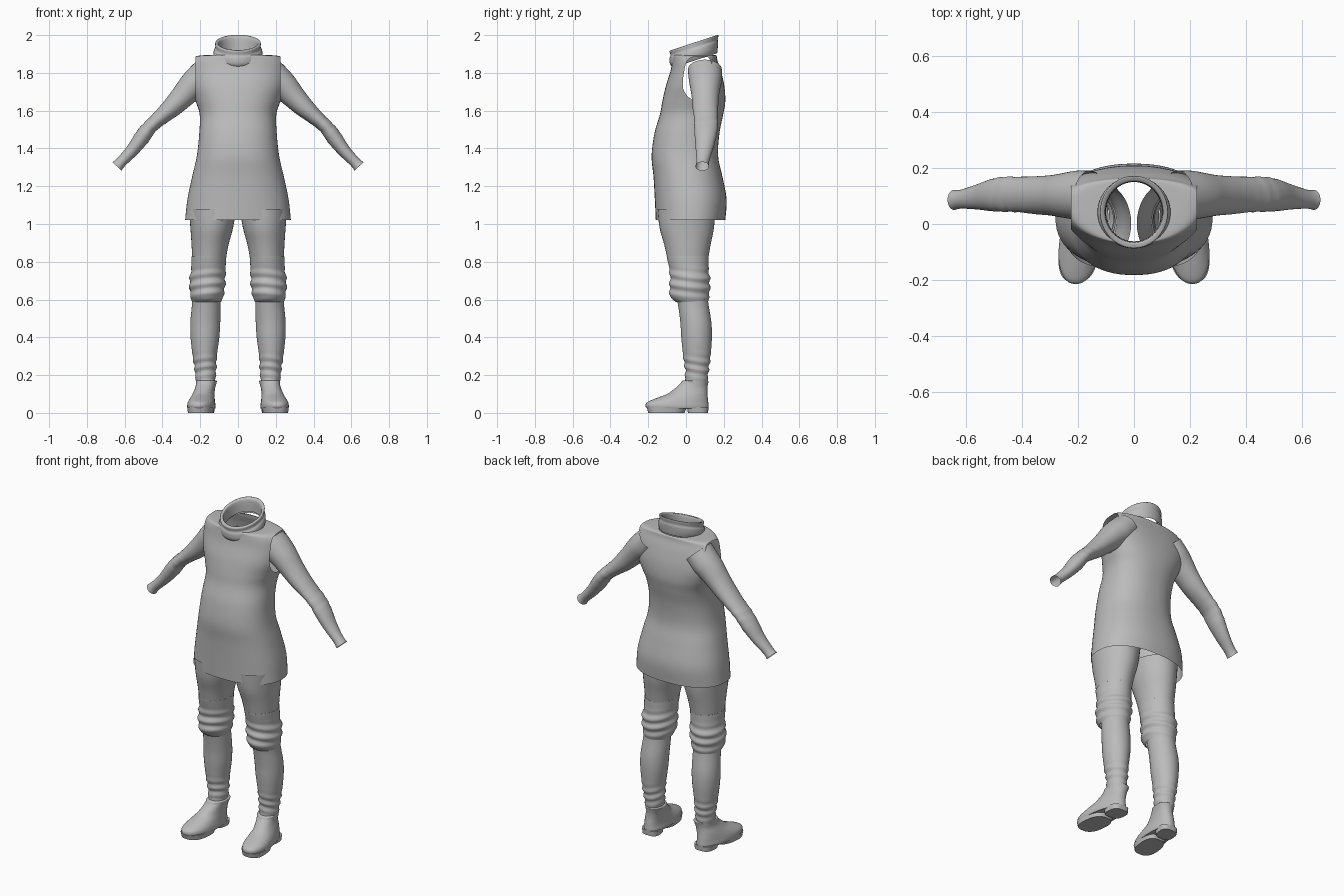
import bpy
import bmesh
import math
from mathutils import Matrix, Vector

if "Cube" in bpy.data.objects:
    bpy.data.objects.remove(bpy.data.objects["Cube"])

GREY = (0.5, 0.5, 0.5, 1)
grey = bpy.data.materials.new("plain grey")
grey.use_nodes = True
grey.diffuse_color = GREY
grey.node_tree.nodes["Principled BSDF"].inputs["Base Color"].default_value = GREY


def spline(keys, steps):
    """Smoothly interpolate the ring settings between the keys."""
    rows = [Vector(k + (0.5,) * (6 - len(k))) for k in keys]
    out = []
    for i in range(len(rows) - 1):
        a, b = rows[max(i - 1, 0)], rows[i]
        c, d = rows[i + 1], rows[min(i + 2, len(rows) - 1)]
        for s in range(steps):
            t = s / steps
            out.append(b + (c - a) * t / 2 + (a * 2 - b * 5 + c * 4 - d) * t * t / 2
                       + (b * 3 - a - c * 3 + d) * t ** 3 / 2)
    return out + [rows[-1]]


def loft(name, keys, steps=4, sides=40, power=2, tilt=0, splay=0, folds=(),
         mirror=False, matrix=None, caps=False, angle=50):
    """Skin rings given as (height, centre x, half width, front y, back y, widest point)."""
    bm = bmesh.new()
    rings = []
    for z, cx, rx, front, back, widest in spline(keys, steps):
        mid = front + (back - front) * widest
        ring = []
        for i in range(sides):
            a = math.tau * i / sides
            c, s = math.cos(a), math.sin(a)
            swell = 1
            for low, high, size, pitch in folds:
                if low < z < high:
                    fade = math.sin(math.pi * (z - low) / (high - low))
                    swell += size * fade * math.sin(math.tau * z / pitch + 1.5 * s + c)
            x = math.copysign(abs(c) ** (2 / power), c) * rx * swell
            y = math.copysign(abs(s) ** (2 / power), s) * swell
            y = mid + y * (back - mid if s > 0 else mid - front)
            ring.append(bm.verts.new((cx + x - splay * y, y, z + tilt * y)))
        rings.append(ring)
    for low, high in zip(rings, rings[1:]):
        for i in range(sides):
            j = (i + 1) % sides
            bm.faces.new((low[i], low[j], high[j], high[i]))
    if caps:
        bm.faces.new(rings[0][::-1])
        bm.faces.new(rings[-1])
    if matrix:
        bm.transform(matrix)
    bmesh.ops.recalc_face_normals(bm, faces=bm.faces)
    mesh = bpy.data.meshes.new(name)
    bm.to_mesh(mesh)
    bm.free()
    mesh.materials.append(grey)
    ob = bpy.data.objects.new(name, mesh)
    bpy.context.collection.objects.link(ob)
    if mirror:
        ob.modifiers.new("mirror", "MIRROR")
    bpy.ops.object.select_all(action="DESELECT")
    ob.select_set(True)
    bpy.context.view_layer.objects.active = ob
    bpy.ops.object.shade_smooth_by_angle(angle=math.radians(angle))
    return ob


# Tunic: flared hem, round belly, square shoulders
tunic = loft("tunic", [
    (1.02, 0, .28, -.16, .208), (1.13, 0, .268, -.165, .215),
    (1.25, 0, .243, -.172, .193), (1.36, 0, .218, -.182, .17),
    (1.48, 0, .205, -.167, .177), (1.58, 0, .203, -.138, .197, .55),
    (1.65, 0, .225, -.125, .208, .6), (1.73, 0, .255, -.107, .203, .64),
    (1.81, 0, .262, -.082, .185, .66), (1.865, 0, .25, -.072, .167, .68),
    (1.89, 0, .215, -.07, .162, .68), (1.895, 0, .115, -.07, .155, .6)],
    steps=6, sides=64, power=2.3)

# Cut the armholes flat and leave them open
bm = bmesh.new()
bm.from_mesh(tunic.data)
for side in (1, -1):
    faces = [f for f in bm.faces if f.calc_center_median().z > 1.55]
    geom = faces + list({e for f in faces for e in f.edges} | {v for f in faces for v in f.verts})
    bmesh.ops.bisect_plane(bm, geom=geom, plane_co=(side * .225, 0, 0),
                           plane_no=(side, 0, 0), clear_outer=True)
bm.to_mesh(tunic.data)
bm.free()

# Slanted rolled collar, open in the middle
loft("collar", [
    (1.85, 0, .118, -.07, .165), (1.875, 0, .13, -.085, .168),
    (1.905, 0, .128, -.087, .17), (1.92, 0, .12, -.082, .168),
    (1.943, 0, .121, -.087, .172), (1.945, 0, .112, -.076, .162),
    (1.935, 0, .104, -.066, .152), (1.87, 0, .1, -.062, .15)], tilt=.33)

# Arms: drawn along their own axis, then swung down and out
swing = Matrix.Translation((.19, 0, 1.78)) @ Matrix.Rotation(math.radians(136.5), 4, "Y")
loft("arm", [
    (-.05, 0, .078, .01, .19), (.02, 0, .08, .015, .19), (.08, -.004, .073, .022, .182),
    (.15, -.003, .063, .03, .174), (.23, -.004, .053, .035, .17),
    (.31, -.011, .042, .042, .168), (.38, -.017, .038, .044, .168),
    (.45, -.01, .042, .046, .16), (.54, 0, .034, .052, .14),
    (.62, 0, .029, .055, .122), (.655, 0, .033, .05, .122)],
    mirror=True, matrix=swing, folds=[(.26, .5, .03, .05)])

# Thighs, open at the top under the tunic
loft("thigh", [
    (1.08, .135, .125, -.15, .155), (.98, .139, .113, -.14, .148),
    (.89, .148, .098, -.115, .13), (.8, .154, .087, -.095, .115)], mirror=True)

# Stocking tops: rolled edge and folds round the knee
loft("stocking_top", [
    (.818, .154, .086, -.096, .114), (.828, .154, .092, -.102, .12),
    (.815, .155, .092, -.1, .12), (.76, .157, .091, -.088, .12),
    (.7, .162, .095, -.085, .127), (.65, .163, .092, -.088, .125),
    (.61, .165, .085, -.08, .122), (.588, .166, .077, -.055, .116)],
    steps=8, mirror=True, folds=[(.59, .78, .05, .055)])

# Lower legs with folds gathered at the ankle
loft("lower_leg", [
    (.63, .166, .075, -.055, .112), (.57, .168, .076, -.042, .12),
    (.48, .173, .079, -.03, .134), (.4, .175, .076, -.025, .137),
    (.3, .176, .064, -.015, .13), (.22, .172, .056, -.004, .119),
    (.15, .172, .05, -.008, .112)],
    steps=8, mirror=True, folds=[(.16, .32, .07, .045)])

# Boots with a cuff, then the separate sole and heel blocks
loft("boot", [
    (.022, .187, .07, -.205, .118, .42), (.035, .187, .073, -.214, .12, .42),
    (.055, .187, .07, -.207, .118, .42), (.075, .186, .064, -.165, .116, .46),
    (.1, .183, .057, -.1, .113), (.13, .177, .052, -.058, .113),
    (.155, .173, .053, -.03, .117), (.168, .172, .055, -.022, .12),
    (.172, .172, .048, -.012, .112)],
    power=2.2, splay=.1, mirror=True, caps=True)
loft("front_sole", [(0, .187, .066, -.2, -.008), (.03, .187, .07, -.208, .005)],
     steps=1, power=2.6, splay=.1, mirror=True, caps=True)
loft("boot_heel", [(0, .187, .053, .01, .117), (.03, .187, .057, .005, .119)],
     steps=1, power=3, splay=.1, mirror=True, caps=True)
